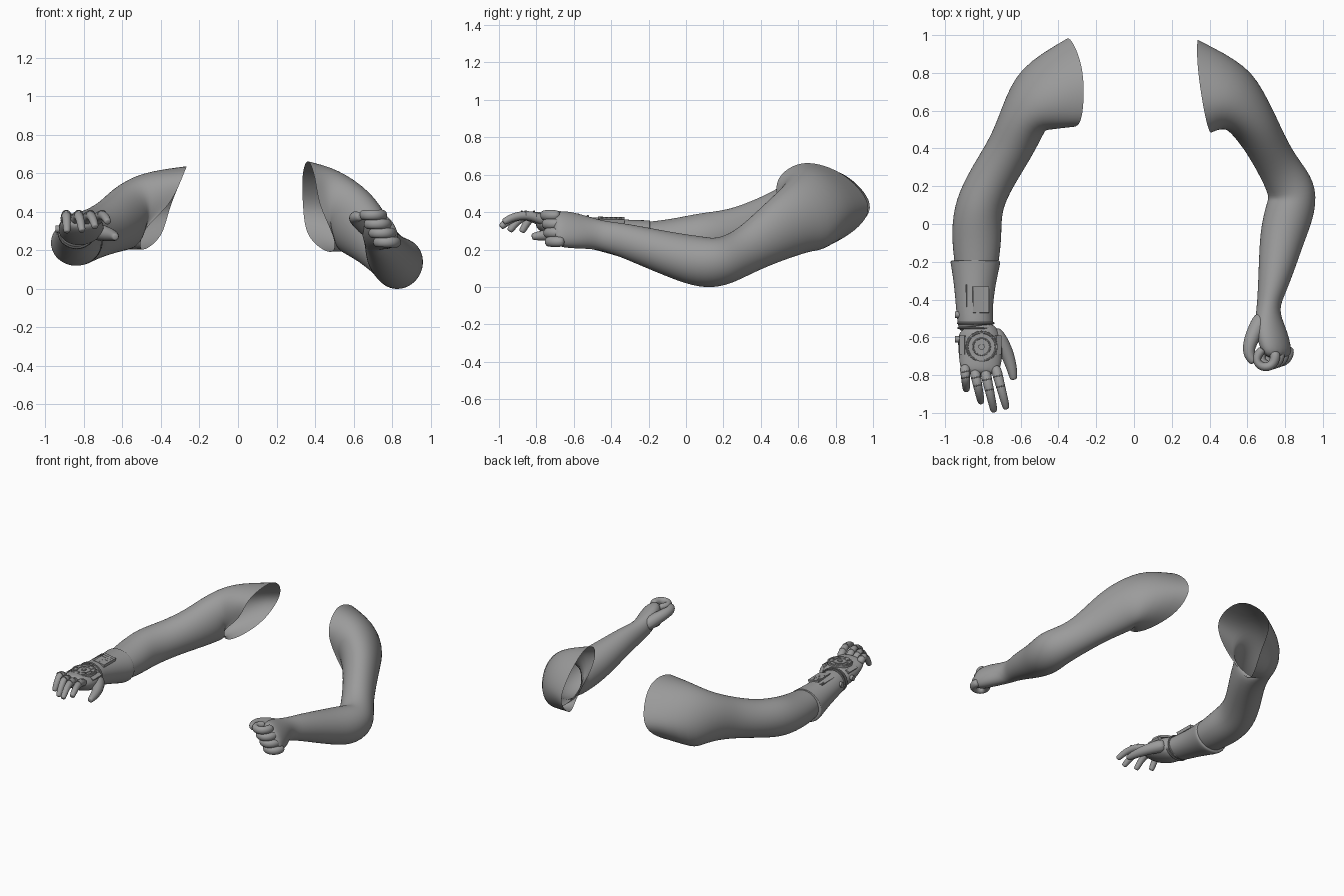
import bpy, bmesh
from math import cos, sin, pi, radians
from mathutils import Vector

cube = bpy.data.objects.get("Cube")
if cube:
    bpy.data.objects.remove(cube, do_unlink=True)

GREY = (0.33, 0.33, 0.33, 1)
grey = bpy.data.materials.new("plain grey")
grey.use_nodes = True
grey.diffuse_color = GREY
bsdf = next(n for n in grey.node_tree.nodes if n.type == "BSDF_PRINCIPLED")
bsdf.inputs["Base Color"].default_value = GREY


def closed_curve(points):
    """Double the points of a closed outline with smooth in-between points."""
    pts = [Vector(p) for p in points]
    n = len(pts)
    out = []
    for i, p in enumerate(pts):
        q = pts[(i + 1) % n]
        out += [p, (9 * (p + q) - pts[i - 1] - pts[(i + 2) % n]) / 16]
    return out


def loft(name, sections, sides=16, rim=None):
    """Skin elliptical sections (x, y, z, side, up); side and up are radii or full axes.
    A rim outline leaves the start open."""
    bm = bmesh.new()
    centres = [Vector(s[:3]) for s in sections]
    rings = []
    if rim:
        rings.append([bm.verts.new(p) for p in closed_curve(rim)])
    for i, (c, s) in enumerate(zip(centres, sections)):
        side, up = s[3], s[4]
        if isinstance(side, tuple):
            side, up = Vector(side), Vector(up)
        else:
            t = centres[min(i + 1, len(centres) - 1)] - centres[max(i - 1, 0)]
            across = t.cross(Vector((0, 0, 1))).normalized()
            side, up = across * side, across.cross(t).normalized() * up
        grow = 1 + (1 - cos(2 * pi / sides)) / 3
        rings.append([bm.verts.new(c + grow * (side * cos(2 * pi * k / sides)
                                               + up * sin(2 * pi * k / sides)))
                      for k in range(sides)])
    for a, b in zip(rings, rings[1:]):
        for k in range(sides):
            j = (k + 1) % sides
            bm.faces.new((a[k], a[j], b[j], b[k]))
    if not rim:
        bm.faces.new(rings[0][::-1])
    bm.faces.new(rings[-1])
    bmesh.ops.recalc_face_normals(bm, faces=bm.faces)
    mesh = bpy.data.meshes.new(name)
    bm.to_mesh(mesh)
    bm.free()
    obj = bpy.data.objects.new(name, mesh)
    bpy.context.collection.objects.link(obj)
    mesh.materials.append(grey)
    for p in mesh.polygons:
        p.use_smooth = True
    mod = obj.modifiers.new("smooth", "SUBSURF")
    mod.levels = mod.render_levels = 2


def finger(name, points, r0, r1):
    """Tapered round finger through the given points."""
    n = len(points) - 1
    secs = []
    for i, p in enumerate(points):
        r = r0 + (r1 - r0) * i / n
        secs.append((*p, r, r))
    tip = Vector(points[-1]) + (Vector(points[-1]) - Vector(points[-2])).normalized() * r1 * 0.5
    secs.append((*tip, r1 * 0.7, r1 * 0.7))
    loft(name, secs, sides=10)


def finish(name, rot=(0, 0, 0)):
    obj = bpy.context.object
    obj.name = name
    obj.rotation_euler = [radians(a) for a in rot]
    obj.data.materials.append(grey)
    bpy.ops.object.shade_smooth_by_angle()
    return obj


def box(name, loc, size, rot=(0, 0, 0)):
    bpy.ops.mesh.primitive_cube_add(size=1, location=loc)
    bpy.context.object.scale = size
    finish(name, rot)


def disc(name, loc, r, h, rot=(0, 0, 0)):
    bpy.ops.mesh.primitive_cylinder_add(vertices=32, radius=r, depth=h, location=loc)
    finish(name, rot)


def ring(name, loc, r, thick, rot=(0, 0, 0)):
    bpy.ops.mesh.primitive_torus_add(major_radius=r, minor_radius=thick, location=loc,
                                     major_segments=40, minor_segments=8)
    return finish(name, rot)


# Left arm: open shoulder, bent elbow, forearm and back of the fist
loft("left_arm", [
    (.54, .673, .41, (-.065, -.165, -.01), (-.03, -.03, .215)),
    (.60, .585, .355, .133, .185),
    (.678, .46, .28, .112, .152),
    (.758, .31, .185, .106, .118),
    (.842, .185, .129, .13, .132),
    (.833, .09, .13, .132, .138),
    (.788, -.05, .165, .122, .122),
    (.76, -.2, .21, .10, .105),
    (.73, -.35, .255, .075, .088),
    (.706, -.45, .275, .056, .077),
    (.72, -.55, .295, (-.085, 0, .02), (-.01, 0, .088)),
    (.747, -.64, .308, (-.08, 0, .01), (-.03, 0, .10)),
    (.762, -.715, .312, (-.062, 0, 0), (-.035, 0, .088)),
], rim=[(.425, .50, .43), (.40, .485, .575), (.365, .63, .67), (.335, .85, .60),
        (.338, .99, .42), (.365, .86, .27), (.475, .65, .185), (.505, .53, .25)])

# Left fist: four curled fingers stacked from top to bottom, then the thumb
for i, label in enumerate(("index", "middle", "ring", "little")):
    k = Vector((.748 + .024 * i, -.70 + .008 * i, .383 - .047 * i))
    curl = ((0, .03), (0, -.025), (-.03, -.06), (-.085, -.055), (-.105, -.01), (-.075, .03))
    finger("left_" + label + "_finger", [k + Vector((x, y, 0)) for x, y in curl], .029, .024)
finger("left_thumb", [(.69, -.48, .30), (.645, -.56, .34), (.612, -.63, .365),
                      (.605, -.69, .372), (.63, -.725, .375)], .05, .024)

# Right arm: open shoulder to the forearm that slides into the cuff
loft("right_arm", [
    (-.54, .665, .405, (-.07, .165, -.01), (.03, -.03, .20)),
    (-.585, .555, .37, .13, .17),
    (-.648, .41, .33, .12, .142),
    (-.75, .25, .285, .12, .127),
    (-.825, .10, .26, .126, .138),
    (-.834, -.05, .243, .134, .123),
    (-.833, -.2, .24, .118, .108),
    (-.838, -.3, .25, .10, .09),
], rim=[(-.355, 1.0, .42), (-.285, .87, .59), (-.265, .70, .64), (-.285, .53, .59),
        (-.355, .515, .44), (-.485, .52, .31), (-.505, .62, .195), (-.40, .84, .27)])

# Gauntlet cuff with a flared rim and a wrist band
loft("gauntlet_cuff", [
    (-.84, -.19, .238, .116, .106),
    (-.84, -.195, .238, .132, .120),
    (-.84, -.21, .238, .131, .119),
    (-.843, -.32, .258, .109, .102),
    (-.846, -.45, .28, .096, .088),
    (-.838, -.54, .295, .093, .082),
    (-.835, -.56, .30, .085, .07),
])
for y, r in ((-.525, .094), (-.55, .092)):
    ring("wrist_band", (-.838, y, .296), r, .006, (90, 0, 0)).scale = (1, .9, 1)

# Control panel, keys and side rails on the cuff
box("control_panel", (-.812, -.40, .357), (.085, .14, .022), (-1, 9, 0))
for row in range(5):
    for col in range(2):
        box("panel_key", (-.83 + .036 * col, -.35 - .025 * row, .369 - .006 * col),
            (.026, .012, .006), (0, 9, 0))
for x in (-.872, -.887):
    box("cuff_rail", (x, -.40, .352), (.006, .16, .016), (0, -12, 0))
for y in (-.48, -.61):
    disc("side_knob", (-.932, y, .31), .018, .03, (0, 90, 0))

# Gloved right hand
loft("right_palm", [
    (-.835, -.53, .298, .088, .074),
    (-.82, -.60, .304, .115, .080),
    (-.81, -.69, .318, .117, .068),
    (-.815, -.76, .34, .107, .05),
    (-.815, -.80, .355, .085, .03),
])

# Dial on the back of the hand
DIAL = Vector((-.807, -.65, .385))
TILT = (2, 0, 0)
disc("hand_plate", DIAL - Vector((0, 0, .008)), .085, .016, TILT)
ring("dial_ring", DIAL, .075, .005, TILT)
ring("dial_inner_ring", DIAL, .045, .004, TILT)
disc("dial_boss", DIAL, .016, .016, TILT)
for k in range(8):
    a = k * pi / 4
    box("dial_spoke", DIAL + Vector((.06 * cos(a), .06 * sin(a), .001)),
        (.022, .007, .008), (0, 0, k * 45))
for x in (-.905, -.72):
    box("hand_side_plate", (x, -.64, .352), (.03, .10, .022), (0, 30 if x > -.8 else -30, 0))

# Right fingers with joint bands, arched and drooping at the tips
fingers = {
    "little": ((-.895, -.75), (-.888, -.875), .30),
    "ring": ((-.845, -.77), (-.81, -.94), .305),
    "middle": ((-.79, -.77), (-.742, -.985), .325),
    "index": ((-.735, -.75), (-.677, -.97), .35),
}
for label, (base, tip, z) in fingers.items():
    path = []
    for f, h in ((0, .35), (.25, .375), (.5, .385), (.78, (z + .385) / 2 + .008), (1, z)):
        path.append((base[0] + (tip[0] - base[0]) * f, base[1] + (tip[1] - base[1]) * f, h))
    finger("right_" + label + "_finger", path, .029, .019)
    for j in (1, 2):
        ring("finger_band", path[j], .026 - .002 * j, .003, (90, 0, 12))
finger("right_thumb", [(-.755, -.56, .30), (-.70, -.63, .29), (-.665, -.70, .28),
                       (-.645, -.77, .275), (-.638, -.815, .27)], .048, .02)
